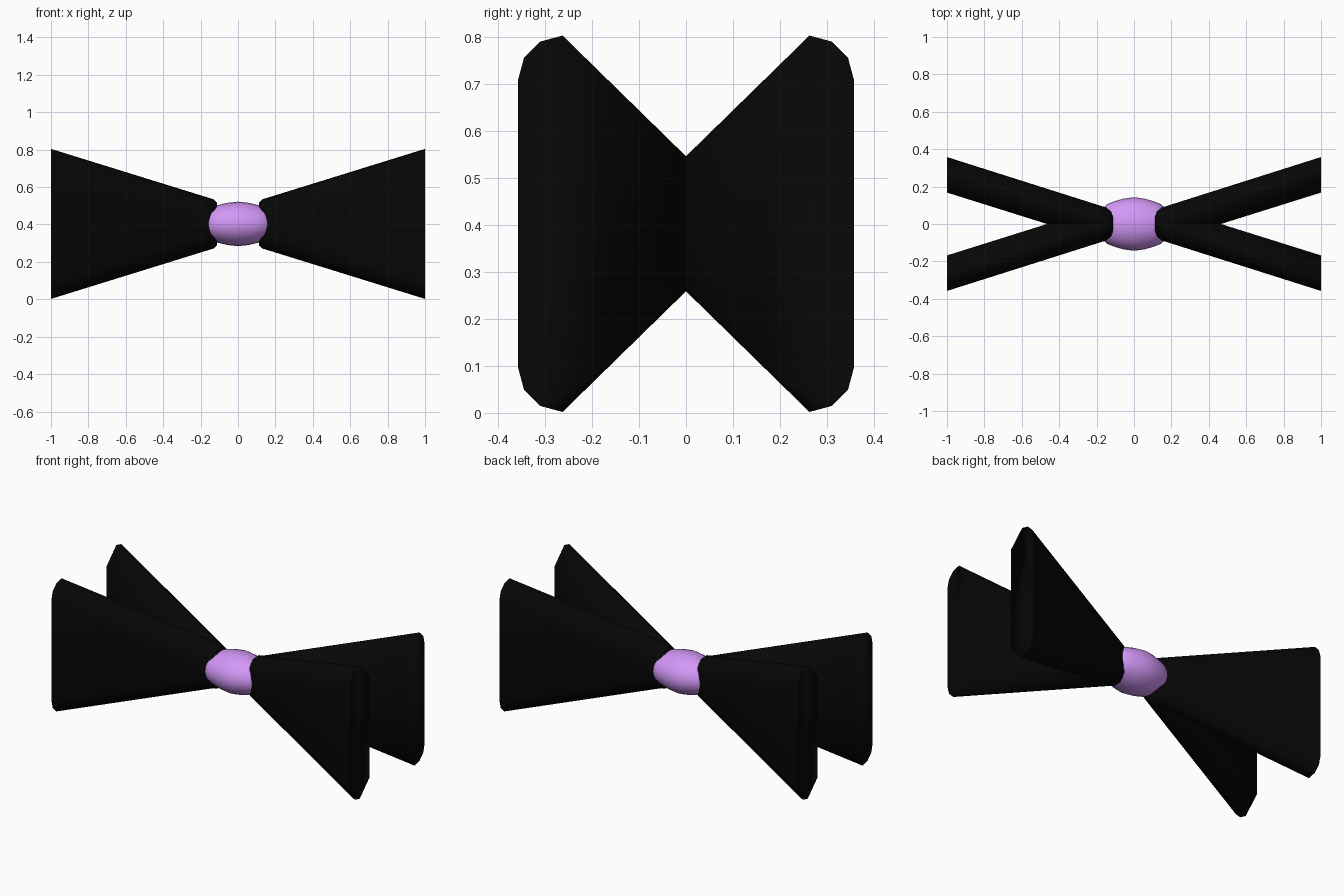
import bpy, bmesh, math

if "Cube" in bpy.data.objects:
    bpy.data.objects.remove(bpy.data.objects["Cube"])

ZC = 0.403  # height of the bow's centre line


def material(name, rgb):
    m = bpy.data.materials.new(name)
    m.diffuse_color = (*rgb, 1)
    m.use_nodes = True
    m.node_tree.nodes["Principled BSDF"].inputs["Base Color"].default_value = m.diffuse_color
    return m


def loft(name, rings, mat, angle):
    """Skin a list of closed rings and cap both ends."""
    bm = bmesh.new()
    loops = [[bm.verts.new(p) for p in ring] for ring in rings]
    n = len(loops[0])
    for a, b in zip(loops, loops[1:]):
        for i in range(n):
            j = (i + 1) % n
            bm.faces.new((a[i], a[j], b[j], b[i]))
    bm.faces.new(loops[0])
    bm.faces.new(loops[-1])
    bmesh.ops.recalc_face_normals(bm, faces=bm.faces)
    mesh = bpy.data.meshes.new(name)
    bm.to_mesh(mesh)
    bm.free()
    ob = bpy.data.objects.new(name, mesh)
    bpy.context.collection.objects.link(ob)
    mesh.materials.append(mat)
    bpy.ops.object.select_all(action='DESELECT')
    ob.select_set(True)
    bpy.context.view_layer.objects.active = ob
    bpy.ops.object.shade_smooth_by_angle(angle=math.radians(angle))
    return ob


def wing_ring(x, inset, sx, sy):
    """Slab section: rounded on the outer edges, chamfered on the inner ones."""
    cy = 0.263 - 0.317 * (1 - x)
    half = 0.401 - 0.31 * (1 - x) - inset
    r = 0.095
    # upper half from the outer side over the ridge to the inner side
    arc = [(r * math.cos(math.radians(a)), r * math.sin(math.radians(a)))
           for a in (0, 30, 60, 90)] + [(-r, 0)]
    outer = cy + r - inset
    upper = [(max(-outer, min(outer, cy + u)), half - r + v) for u, v in arc]
    pts = upper + [(y, -z) for y, z in reversed(upper)]
    return [(sx * x, sy * y, ZC + z) for y, z in pts]


black = material("black_cloth", (0.002, 0.002, 0.002))
lilac = material("lilac_cloth", (0.65, 0.31, 0.93))

# Four flared wings, two on each side, meeting at the waist
for sx, side in ((-1, "left"), (1, "right")):
    for sy, face in ((-1, "front"), (1, "back")):
        rings = [wing_ring(x, i, sx, sy)
                 for x, i in ((0.112, 0.012), (0.13, 0), (0.166, 0), (1.0, 0))]
        loft(f"{face}_wing_{side}", rings, black, 100)

# Barrel-shaped centre knot
half_profile = [(0, 1), (0.055, 0.95), (0.105, 0.85), (0.145, 0.74), (0.16, 0.62)]
profile = [(-x, s) for x, s in reversed(half_profile[1:])] + half_profile
knot = [[(x, 0.143 * s * math.cos(t * math.tau / 24),
          ZC + 0.119 * s * math.sin(t * math.tau / 24)) for t in range(24)]
        for x, s in profile]
loft("centre_knot", knot, lilac, 40)
